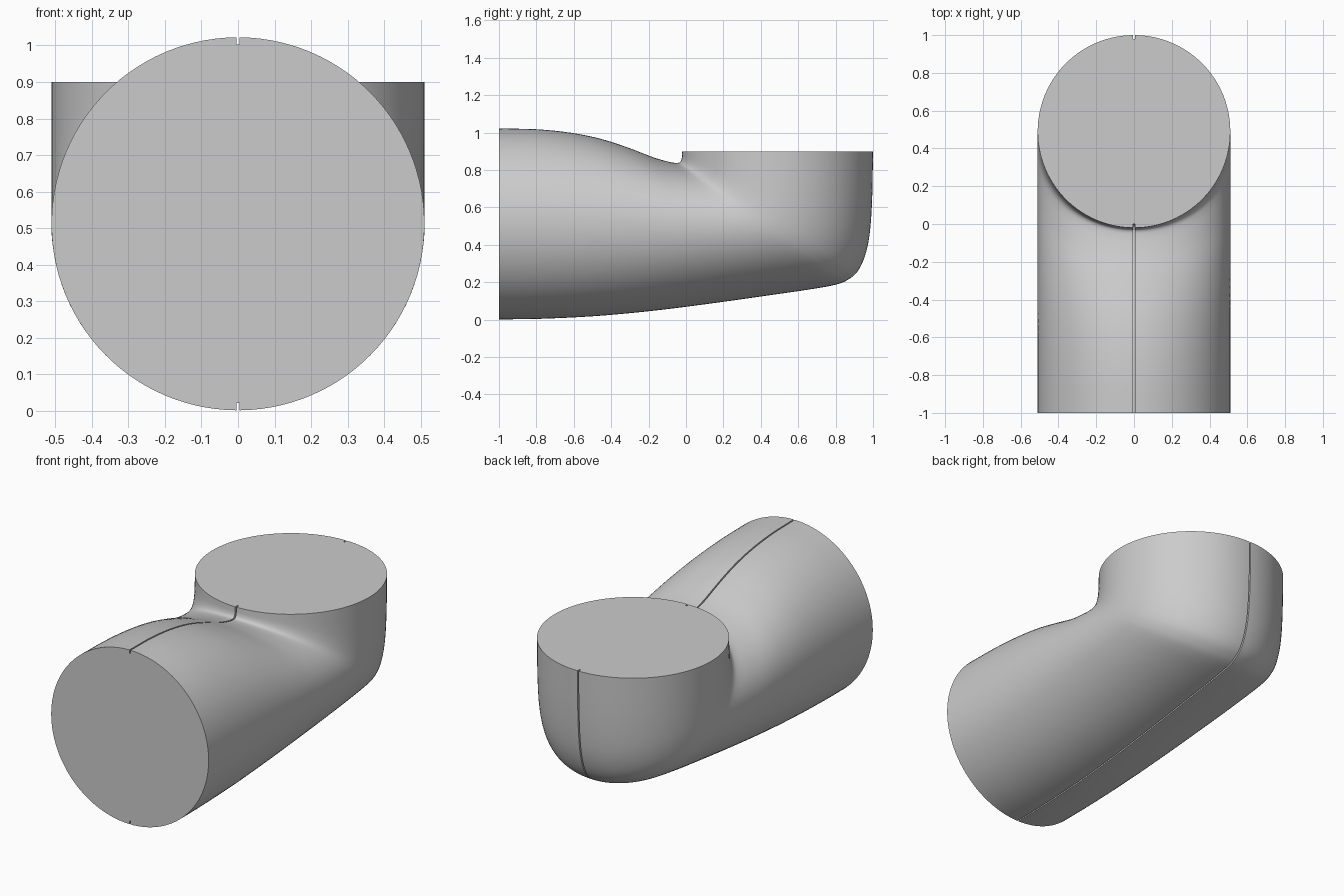
import bpy, bmesh, math
from mathutils import Vector

if "Cube" in bpy.data.objects:
    bpy.data.objects.remove(bpy.data.objects["Cube"])

RADIUS = 0.51      # half width of the duct
GAP = 0.004        # half width of the seam groove
DEPTH = 0.02       # depth of the seam groove
SEGS = 56          # segments per half ring
STEPS = 5          # rings between two stations

# Stations along the elbow: (upper y, upper z, lower y, lower z)
STATIONS = [
    (-1.00, 1.022, -1.00, 0.002), (-0.80, 1.018, -0.80, 0.004),
    (-0.62, 1.000, -0.50, 0.018), (-0.46, 0.968, -0.20, 0.045),
    (-0.31, 0.920, 0.10, 0.082), (-0.18, 0.870, 0.40, 0.124),
    (-0.10, 0.846, 0.65, 0.160), (-0.055, 0.838, 0.80, 0.187),
    (-0.036, 0.840, 0.87, 0.216), (-0.028, 0.848, 0.92, 0.262),
    (-0.024, 0.858, 0.958, 0.345), (-0.022, 0.868, 0.982, 0.460),
    (-0.021, 0.880, 0.995, 0.640), (-0.020, 0.900, 1.00, 0.900),
]


def smooth_stations(pts, steps):
    """Catmull-Rom interpolation through the stations."""
    pts = [Vector(p) for p in pts]
    p = [pts[0] * 2 - pts[1]] + pts + [pts[-1] * 2 - pts[-2]]
    out = []
    for i in range(1, len(p) - 2):
        a, b, c, d = p[i - 1:i + 3]
        for k in range(steps):
            t = k / steps
            out.append(0.5 * (2 * b + (c - a) * t + (2 * a - 5 * b + 4 * c - d) * t ** 2
                              + (3 * b - a - 3 * c + d) * t ** 3))
    return out + [pts[-1]]


def ring_points(station):
    """Elliptical ring with a narrow seam groove at its top and bottom."""
    top = Vector((0, station[0], station[1]))
    low = Vector((0, station[2], station[3]))
    mid, axis = (top + low) / 2, (top - low) / 2
    inner = 1 - DEPTH / axis.length
    start = math.asin(GAP / RADIUS)
    pts = []
    for side in (0, math.pi):
        sign = 1 if side == 0 else -1
        pts.append(mid + axis * inner + Vector((GAP, 0, 0)) if sign > 0
                   else mid - axis * inner - Vector((GAP, 0, 0)))
        for k in range(SEGS + 1):
            a = side + start + (math.pi - 2 * start) * k / SEGS
            pts.append(mid + axis * math.cos(a) + Vector((RADIUS * math.sin(a), 0, 0)))
        pts.append(mid - axis * inner * sign + Vector((GAP * sign, 0, 0)))
    return pts


# Loft the rings and close both ends
bm = bmesh.new()
rings = [[bm.verts.new(co) for co in ring_points(s)]
         for s in smooth_stations(STATIONS, STEPS)]
count = len(rings[0])
for r0, r1 in zip(rings, rings[1:]):
    for i in range(count):
        j = (i + 1) % count
        bm.faces.new((r0[i], r0[j], r1[j], r1[i]))
bm.faces.new(rings[0])
bm.faces.new(rings[-1])
bmesh.ops.recalc_face_normals(bm, faces=bm.faces)

mesh = bpy.data.meshes.new("pipe_elbow")
bm.to_mesh(mesh)
bm.free()
elbow = bpy.data.objects.new("pipe_elbow", mesh)
bpy.context.collection.objects.link(elbow)
bpy.context.view_layer.objects.active = elbow
elbow.select_set(True)
bpy.ops.object.shade_smooth_by_angle(angle=math.radians(35))
